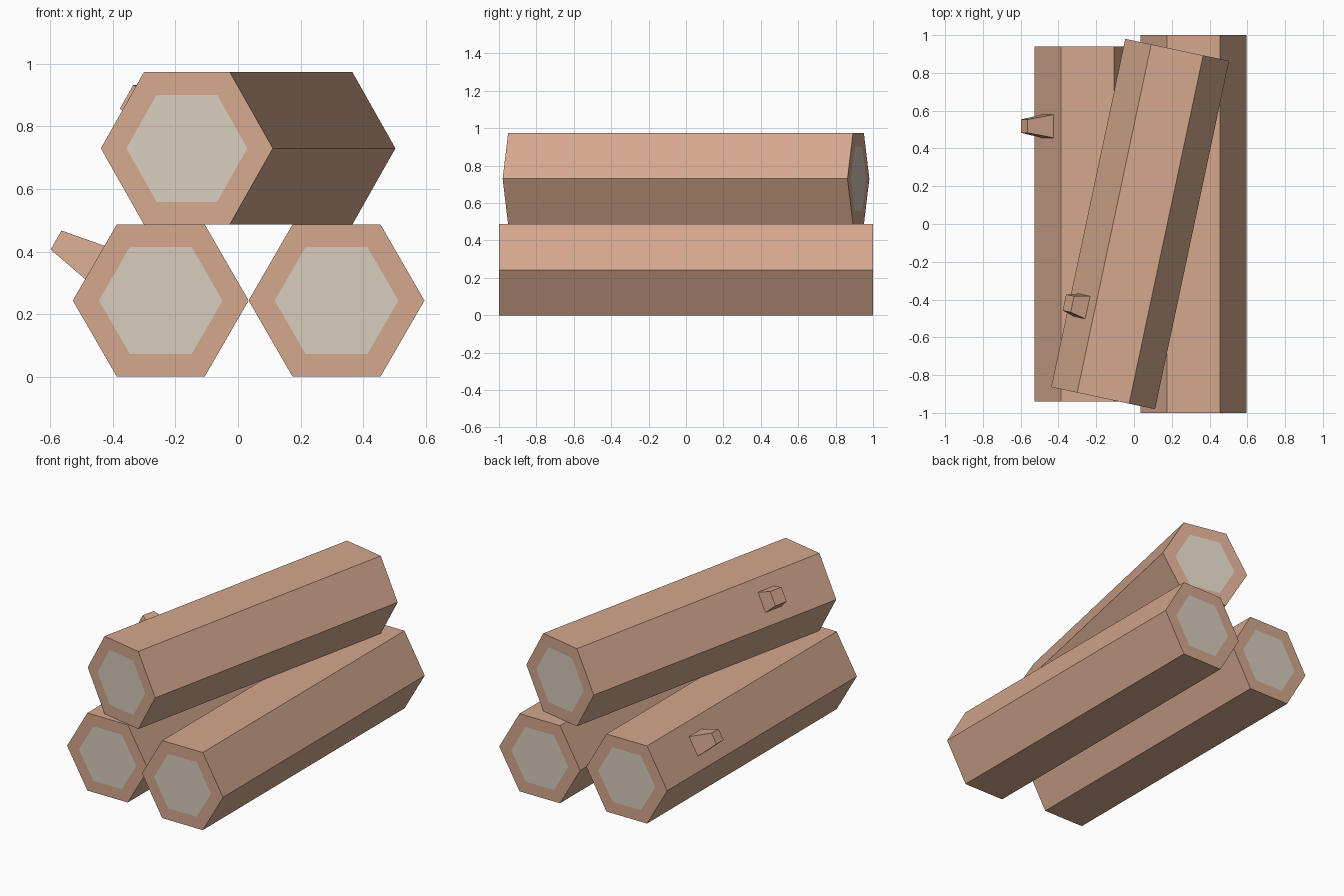
import bpy, bmesh, math
from mathutils import Matrix, Vector

if "Cube" in bpy.data.objects:
    bpy.data.objects.remove(bpy.data.objects["Cube"])

R = 0.281                        # hexagon corner radius
APOTHEM = R * math.cos(math.pi / 6)


def material(name, rgb):
    m = bpy.data.materials.new(name)
    m.diffuse_color = (*rgb, 1)
    m.use_nodes = True
    m.node_tree.nodes["Principled BSDF"].inputs["Base Color"].default_value = m.diffuse_color
    return m


BARK = material("bark", (0.66, 0.39, 0.27))
CUT = material("cut_wood", (0.69, 0.61, 0.52))


def prism(bm, sides, r0, r1, d0, d1, phase=0.0):
    """Capped, optionally tapered prism along local z; returns the caps."""
    rings = []
    for r, d in ((r0, d0), (r1, d1)):
        rings.append([bm.verts.new((r * math.cos(phase + i * math.tau / sides),
                                    r * math.sin(phase + i * math.tau / sides), d))
                      for i in range(sides)])
    a, b = rings
    for i in range(sides):
        j = (i + 1) % sides
        bm.faces.new((a[i], a[j], b[j], b[i]))
    return [bm.faces.new(a[::-1]), bm.faces.new(b)]


def finish(bm, name, matrix):
    bm.normal_update()
    me = bpy.data.meshes.new(name)
    bm.to_mesh(me)
    bm.free()
    me.materials.append(BARK)
    me.materials.append(CUT)
    ob = bpy.data.objects.new(name, me)
    ob.matrix_world = matrix
    bpy.context.collection.objects.link(ob)
    return ob


def log(name, x, z, length, turn=0.0):
    """Hexagonal log along y with pale inset ends; returns its placement."""
    place = Matrix.Translation((x, 0, z)) @ Matrix.Rotation(math.radians(turn), 4, 'Z')
    bm = bmesh.new()
    caps = prism(bm, 6, R, R, -length / 2, length / 2)
    bm.normal_update()
    bmesh.ops.inset_individual(bm, faces=caps, thickness=APOTHEM - 0.16)
    for f in caps:
        f.material_index = 1
    finish(bm, name, place @ Matrix.Rotation(math.pi / 2, 4, 'X'))
    return place


def branch(name, place, along, height, base, tip):
    """Square tapered stub standing on the upper left face of a log."""
    out = Vector((-math.cos(math.pi / 6), 0, 0.5))
    frame = Matrix.Translation(out * APOTHEM + Vector((0, along, 0))) \
        @ Matrix.Rotation(-math.pi / 3, 4, 'Y')
    sink = 0.02
    root = base + (base - tip) * sink / height
    bm = bmesh.new()
    s = math.sqrt(2)
    prism(bm, 4, root * s, tip * s, -sink, height, math.pi / 4)
    finish(bm, name, place @ frame)


# two logs on the ground, one lying askew on top
left = log("left_log", -0.247, APOTHEM, 1.88)
log("right_log", 0.315, APOTHEM, 2.0)
top = log("top_log", 0.0325, APOTHEM * 3, 1.885, -12)

# cut branch stubs
branch("left_branch_stub", left, 0.518, 0.143, 0.0615, 0.035)
branch("top_branch_stub", top, -0.49, 0.085, 0.0615, 0.0435)
